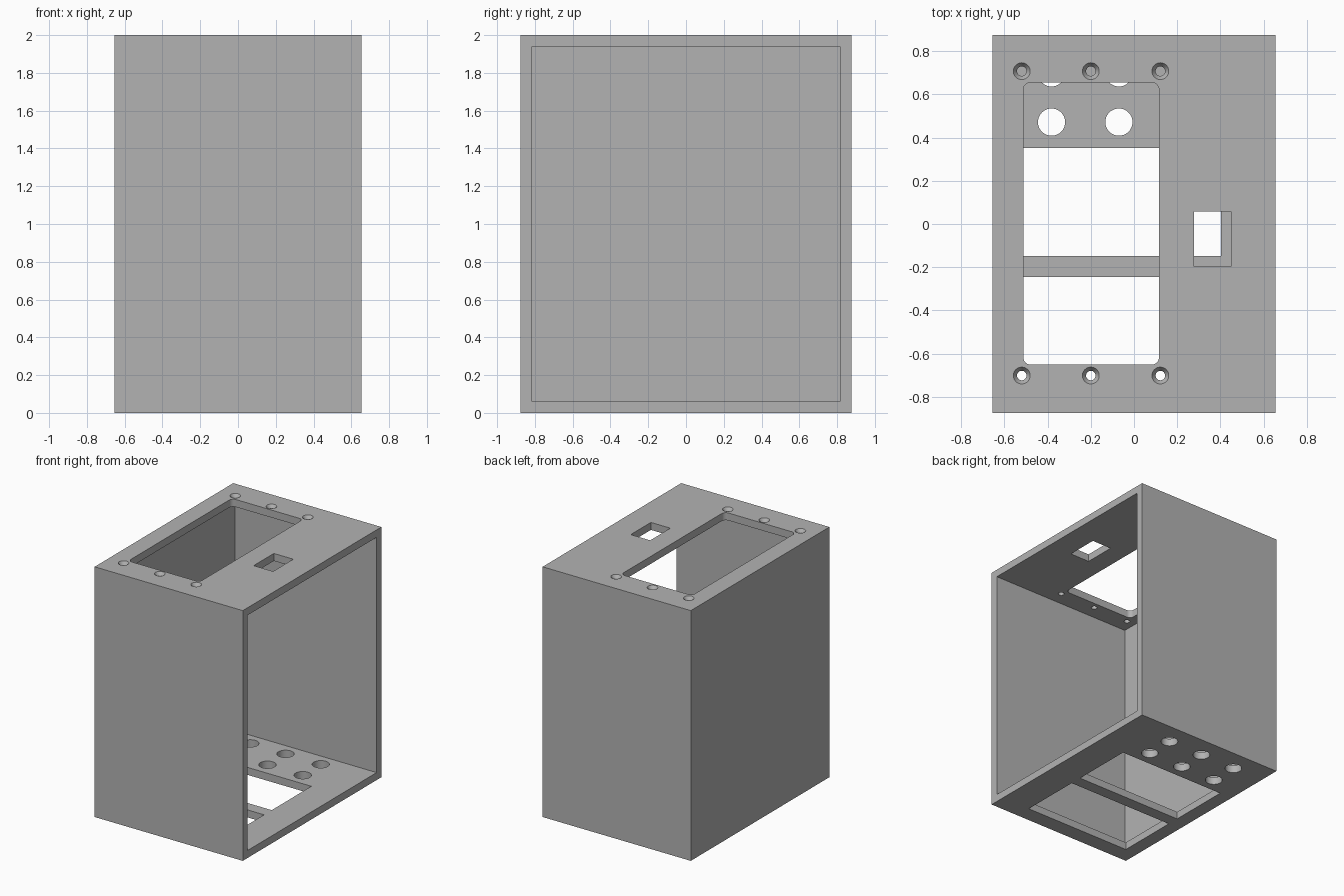
import bpy, bmesh, math

if "Cube" in bpy.data.objects:
    bpy.data.objects.remove(bpy.data.objects["Cube"])

W, D, H, T = 1.31, 1.75, 2.0, 0.06   # width, depth, height, wall thickness

grey = bpy.data.materials.new("matte grey")
grey.diffuse_color = (0.45, 0.45, 0.45, 1)
grey.use_nodes = True
grey.node_tree.nodes["Principled BSDF"].inputs["Base Color"].default_value = grey.diffuse_color


def prism(name, rings):
    """Solid from stacked outlines, each ring being (z, [(x, y), ...])."""
    bm = bmesh.new()
    loops = [[bm.verts.new((x, y, z)) for x, y in pts] for z, pts in rings]
    n = len(loops[0])
    for a, b in zip(loops, loops[1:]):
        for i in range(n):
            j = (i + 1) % n
            bm.faces.new((a[i], a[j], b[j], b[i]))
    bm.faces.new(loops[0][::-1])
    bm.faces.new(loops[-1])
    bmesh.ops.recalc_face_normals(bm, faces=bm.faces)
    me = bpy.data.meshes.new(name)
    bm.to_mesh(me)
    bm.free()
    ob = bpy.data.objects.new(name, me)
    bpy.context.collection.objects.link(ob)
    return ob


def rect(x0, x1, y0, y1):
    return [(x0, y0), (x1, y0), (x1, y1), (x0, y1)]


def round_rect(x0, x1, y0, y1, r, steps=6):
    pts = []
    for k, (cx, cy) in enumerate(rect(x0 + r, x1 - r, y0 + r, y1 - r)):
        for s in range(steps + 1):
            a = math.pi + (k + s / steps) * math.pi / 2
            pts.append((cx + r * math.cos(a), cy + r * math.sin(a)))
    return pts


def circle(cx, cy, r, n=40):
    return [(cx + r * math.cos(2 * math.pi * i / n),
             cy + r * math.sin(2 * math.pi * i / n)) for i in range(n)]


def straight(name, pts, z0, z1):
    return prism(name, [(z0, pts), (z1, pts)])


# Outer box, closed on every side until cut
case = straight("case", rect(-W / 2, W / 2, -D / 2, D / 2), 0, H)
case.data.materials.append(grey)

# Hollow interior, open to the right
cutters = [straight("interior_cutter",
                    rect(-W / 2 + T, W / 2 + 0.2, -D / 2 + T, D / 2 - T), T, H - T)]

# Top panel: large rounded window and small switch opening
top = (H - T - 0.03, H + 0.05)
cutters.append(straight("window_cutter", round_rect(-0.513, 0.116, -0.652, 0.656, 0.035), *top))
cutters.append(straight("switch_cutter", rect(0.277, 0.449, -0.198, 0.057), *top))

# Countersunk screw holes at both ends of the window
for x in (-0.52, -0.2, 0.122):
    for y in (-0.702, 0.708):
        small, big = circle(x, y, 0.022), circle(x, y, 0.039)
        cutters.append(prism("screw_cutter", [(H - T - 0.03, small), (H - 0.025, small),
                                              (H, big), (H + 0.05, big)]))

# Bottom panel: two wide slots and six round vents
low = (-0.05, T + 0.03)
for y0, y1 in ((-0.745, -0.245), (-0.148, 0.352)):
    cutters.append(straight("slot_cutter", rect(-0.545, 0.402, y0, y1), *low))
for x in (-0.382, -0.07, 0.242):
    for y in (0.472, 0.7):
        cutters.append(straight("vent_cutter", circle(x, y, 0.063), *low))

# Carve everything out of the case
bpy.context.view_layer.objects.active = case
case.select_set(True)
for c in cutters:
    c.hide_render = True
    mod = case.modifiers.new("cut", 'BOOLEAN')
    mod.operation, mod.solver, mod.object = 'DIFFERENCE', 'EXACT', c
    bpy.ops.object.modifier_apply(modifier=mod.name)
for c in cutters:
    bpy.data.objects.remove(c)

bpy.ops.object.select_all(action='DESELECT')
case.select_set(True)
bpy.ops.object.shade_smooth_by_angle(angle=math.radians(30))
